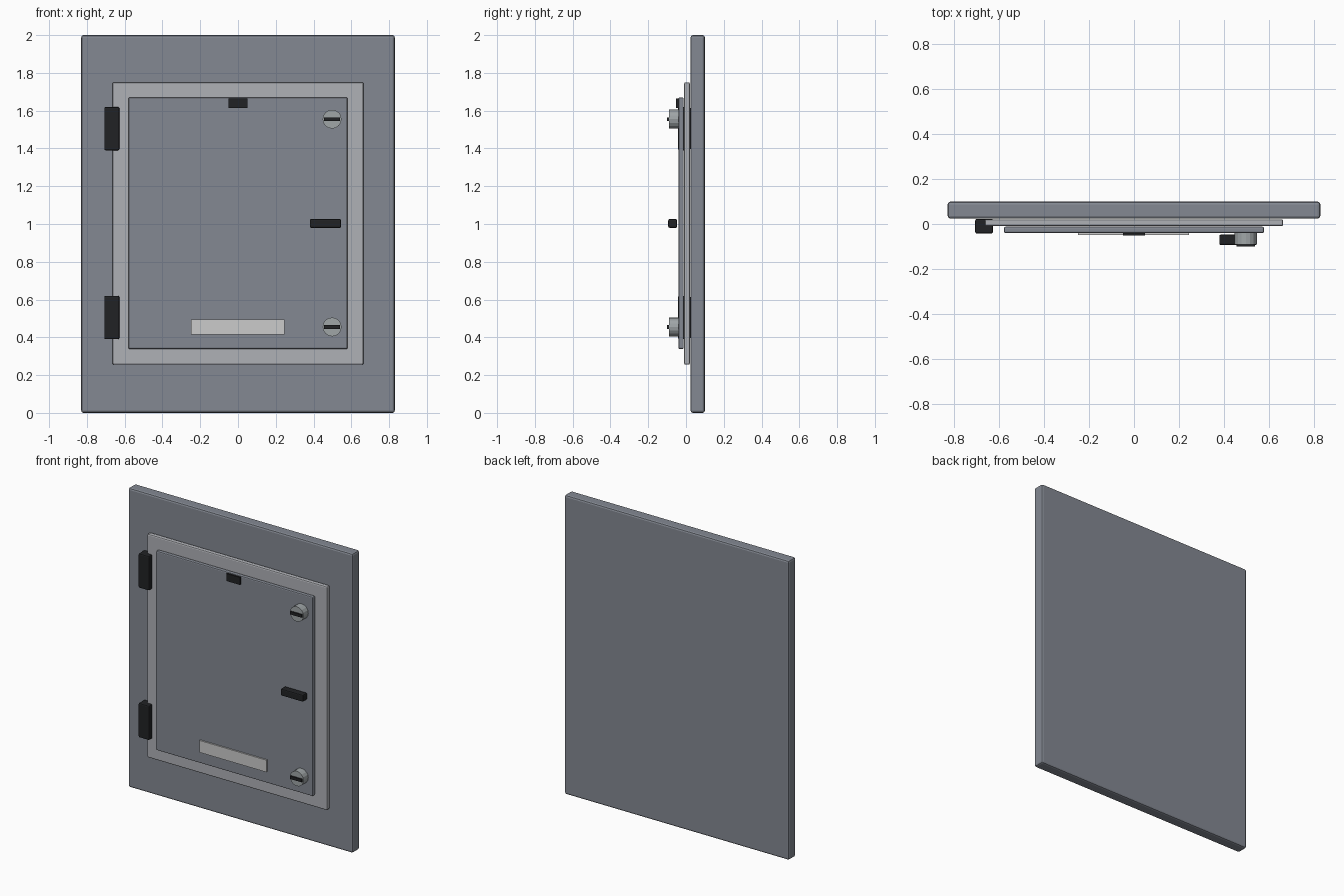
import bpy, math

if "Cube" in bpy.data.objects:
    bpy.data.objects.remove(bpy.data.objects["Cube"])


def material(name, rgb):
    m = bpy.data.materials.new(name)
    m.diffuse_color = (*rgb, 1)
    m.use_nodes = True
    m.node_tree.nodes["Principled BSDF"].inputs["Base Color"].default_value = m.diffuse_color
    return m


STEEL = material("steel", (0.23, 0.25, 0.29))
TRIM = material("light_trim", (0.43, 0.44, 0.47))
KNOB = material("knob_metal", (0.35, 0.38, 0.39))
LABEL = material("label_plate", (0.56, 0.59, 0.59))
BLACK = material("black", (0.015, 0.016, 0.018))


def box(name, x, y, z, mat, bevel=0.0, segments=2):
    """Box given by its (min, max) extents on each axis."""
    spans = (x, y, z)
    bpy.ops.mesh.primitive_cube_add(size=1, location=[(a + b) / 2 for a, b in spans])
    ob = bpy.context.object
    ob.name = name
    ob.scale = [b - a for a, b in spans]
    bpy.ops.object.transform_apply(location=False, rotation=False, scale=True)
    ob.data.materials.append(mat)
    if bevel:
        mod = ob.modifiers.new("edge_bevel", 'BEVEL')
        mod.width = bevel
        mod.segments = segments
    return ob


# Stacked plates: wall panel, frame, door
box("wall_panel", (-0.83, 0.83), (0.024, 0.10), (0, 2), STEEL, 0.012)
box("door_frame", (-0.665, 0.665), (-0.010, 0.021), (0.255, 1.75), TRIM, 0.008)
box("door", (-0.58, 0.58), (-0.040, -0.012), (0.338, 1.67), STEEL, 0.007)

# Hinges on the left edge
for tag, z in (("lower", 0.505), ("upper", 1.505)):
    box(f"hinge_{tag}", (-0.708, -0.628), (-0.043, 0.023), (z - 0.115, z + 0.115), BLACK, 0.008)

# Round locks with a raised turning bar
for tag, z in (("lower", 0.455), ("upper", 1.555)):
    bpy.ops.mesh.primitive_cylinder_add(vertices=16, radius=0.05, depth=0.052,
                                        location=(0.498, -0.065, z),
                                        rotation=(math.pi / 2, 0, 0))
    lock = bpy.context.object
    lock.name = f"lock_{tag}"
    lock.data.materials.append(KNOB)
    box(f"lock_bar_{tag}", (0.456, 0.54), (-0.10, -0.088), (z - 0.01, z + 0.01), BLACK)

# Handle, top vent and label plate
box("handle", (0.38, 0.546), (-0.094, -0.047), (0.98, 1.026), BLACK, 0.007)
box("top_latch", (-0.05, 0.05), (-0.052, -0.038), (1.615, 1.665), BLACK)
box("label_plate", (-0.25, 0.245), (-0.050, -0.038), (0.415, 0.495), LABEL)
